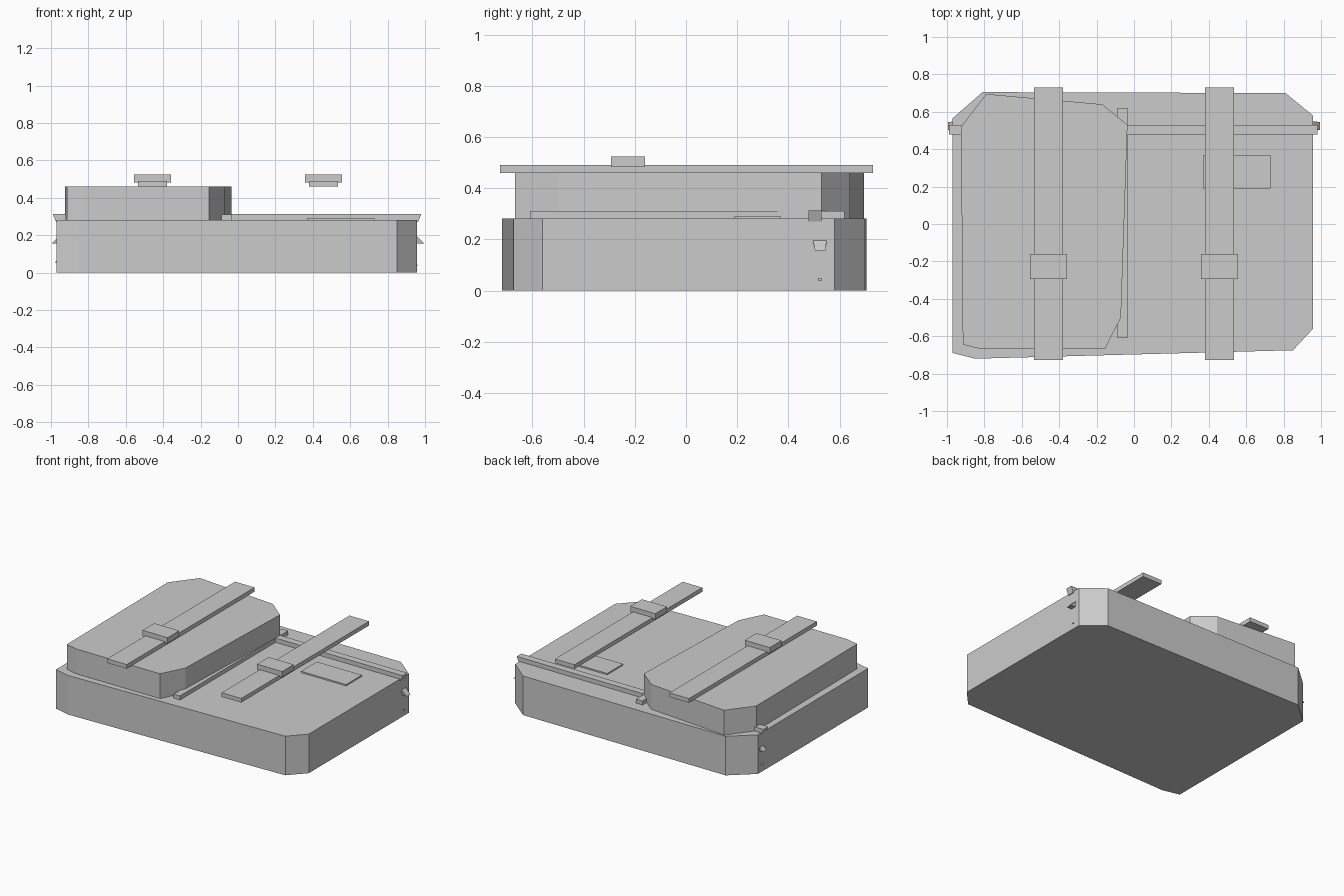
import bpy, bmesh

if "Cube" in bpy.data.objects:
    bpy.data.objects.remove(bpy.data.objects["Cube"])

grey = bpy.data.materials.new("plain grey")
grey.diffuse_color = (0.6, 0.6, 0.6, 1)
grey.use_nodes = True
grey.node_tree.nodes["Principled BSDF"].inputs["Base Color"].default_value = grey.diffuse_color


def finish(name, bm):
    bmesh.ops.recalc_face_normals(bm, faces=bm.faces[:])
    mesh = bpy.data.meshes.new(name)
    bm.to_mesh(mesh)
    bm.free()
    mesh.materials.append(grey)
    obj = bpy.data.objects.new(name, mesh)
    bpy.context.collection.objects.link(obj)
    return obj


def prism(name, outline, z0, z1):
    """Extrude a flat outline from z0 to z1."""
    bm = bmesh.new()
    face = bm.faces.new([bm.verts.new((x, y, z0)) for x, y in outline])
    top = bmesh.ops.extrude_face_region(bm, geom=[face])["geom"]
    for v in top:
        if isinstance(v, bmesh.types.BMVert):
            v.co.z = z1
    return finish(name, bm)


def box(name, x0, x1, y0, y1, z0, z1):
    return prism(name, [(x0, y0), (x1, y0), (x1, y1), (x0, y1)], z0, z1)


# Large lower body with uneven cut corners
prism("lower_body", [(-0.97, -0.69), (-0.85, -0.72), (0.85, -0.675), (0.957, -0.56),
                     (0.957, 0.58), (0.81, 0.70), (-0.81, 0.705), (-0.97, 0.565)], 0, 0.282)

# Raised compartment on the left half
prism("upper_body", [(-0.915, -0.645), (-0.82, -0.668), (-0.155, -0.668), (-0.07, -0.50),
                     (-0.035, 0.53), (-0.17, 0.64), (-0.79, 0.695), (-0.925, 0.52)], 0.28, 0.461)

# Straps with buckles
for side, x in (("left", -0.457), ("right", 0.457)):
    box(side + "_strap", x - 0.078, x + 0.078, -0.727, 0.73, 0.46, 0.49)
    box(side + "_buckle", x - 0.1, x + 0.1, -0.293, -0.16, 0.482, 0.524)

# Raised seams and the label plate
rail = box("cross_seam", -0.99, 0.98, 0.478, 0.53, 0.27, 0.313)
for v in rail.data.vertices:
    if v.co.z < 0.28:
        v.co.x *= 0.982
box("centre_seam", -0.087, -0.035, -0.61, 0.62, 0.27, 0.311)
box("label_plate", 0.37, 0.73, 0.19, 0.37, 0.275, 0.292)

# Small pointed studs on both sides
for side, sx in (("left", -1), ("right", 1)):
    for i, (z, r, reach) in enumerate(((0.178, 0.027, 0.995), (0.065, 0.013, 0.98))):
        if side == "right" and i:
            z, r, reach = 0.045, 0.007, 0.963
        bm = bmesh.new()
        base = [bm.verts.new((sx * 0.953, 0.523 + a * r, z + b * r))
                for a, b in ((-1, 0.8), (1, 0.8), (0.8, -0.8), (-0.7, -0.8))]
        tip = [bm.verts.new((sx * reach, 0.523 + a * r, z - 0.8 * r)) for a in (-0.7, 0.8)]
        bm.faces.new(base)
        bm.faces.new((base[0], base[1], tip[1], tip[0]))
        bm.faces.new((base[3], base[2], tip[1], tip[0]))
        bm.faces.new((base[0], base[3], tip[0]))
        bm.faces.new((base[1], base[2], tip[1]))
        finish(f"{side}_stud_{i + 1}", bm)
